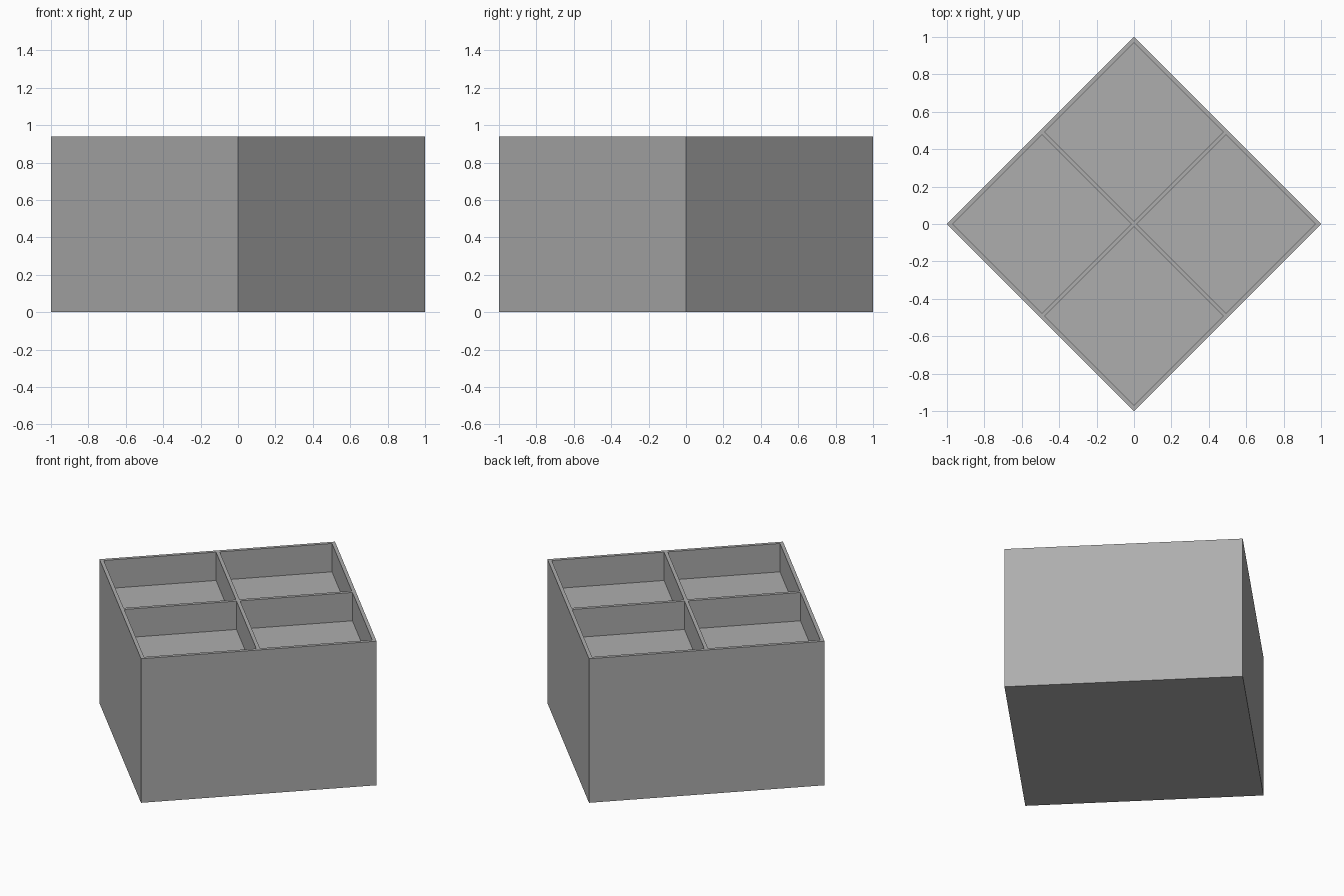
import bpy
import bmesh
from math import pi
from mathutils import Matrix

cube = bpy.data.objects.get("Cube")
if cube:
    bpy.data.objects.remove(cube, do_unlink=True)

HALF = 0.5 ** 0.5      # half the side of the square box
HEIGHT = 0.94
WALL = 0.022           # wall and divider thickness
DEPTH = 0.185          # depth of the four compartments

grey = bpy.data.materials.new("mid grey")
grey.use_nodes = True
colour = (0.42, 0.42, 0.42, 1)
grey.diffuse_color = colour
grey.node_tree.nodes["Principled BSDF"].inputs["Base Color"].default_value = colour

# Solid box with a two by two top
bm = bmesh.new()
bmesh.ops.create_cube(bm, size=1)
bmesh.ops.scale(bm, vec=(2 * HALF, 2 * HALF, HEIGHT), verts=bm.verts)
bmesh.ops.translate(bm, vec=(0, 0, HEIGHT / 2), verts=bm.verts)

# Cut the top along the edges of walls and dividers
cuts = [-HALF + WALL, -WALL / 2, WALL / 2, HALF - WALL]
for axis in ((1, 0, 0), (0, 1, 0)):
    for c in cuts:
        top = [f for f in bm.faces if f.normal.z > 0.9]
        edges = {e for f in top for e in f.edges}
        verts = {v for f in top for v in f.verts}
        bmesh.ops.bisect_plane(bm, geom=top + list(edges) + list(verts),
                               plane_co=[c * a for a in axis], plane_no=axis)

# Sink the four compartments
bm.normal_update()
wells = [f for f in bm.faces if f.normal.z > 0.9 and f.calc_area() > 0.2]
result = bmesh.ops.extrude_discrete_faces(bm, faces=wells)
for floor in result["faces"]:
    bmesh.ops.translate(bm, vec=(0, 0, -DEPTH), verts=floor.verts)
bmesh.ops.recalc_face_normals(bm, faces=bm.faces)

# Stand the box corner-on to the front
bmesh.ops.rotate(bm, matrix=Matrix.Rotation(pi / 4, 3, "Z"), verts=bm.verts)
mesh = bpy.data.meshes.new("compartment_box")
bm.to_mesh(mesh)
bm.free()
mesh.materials.append(grey)
box = bpy.data.objects.new("compartment_box", mesh)
bpy.context.collection.objects.link(box)
